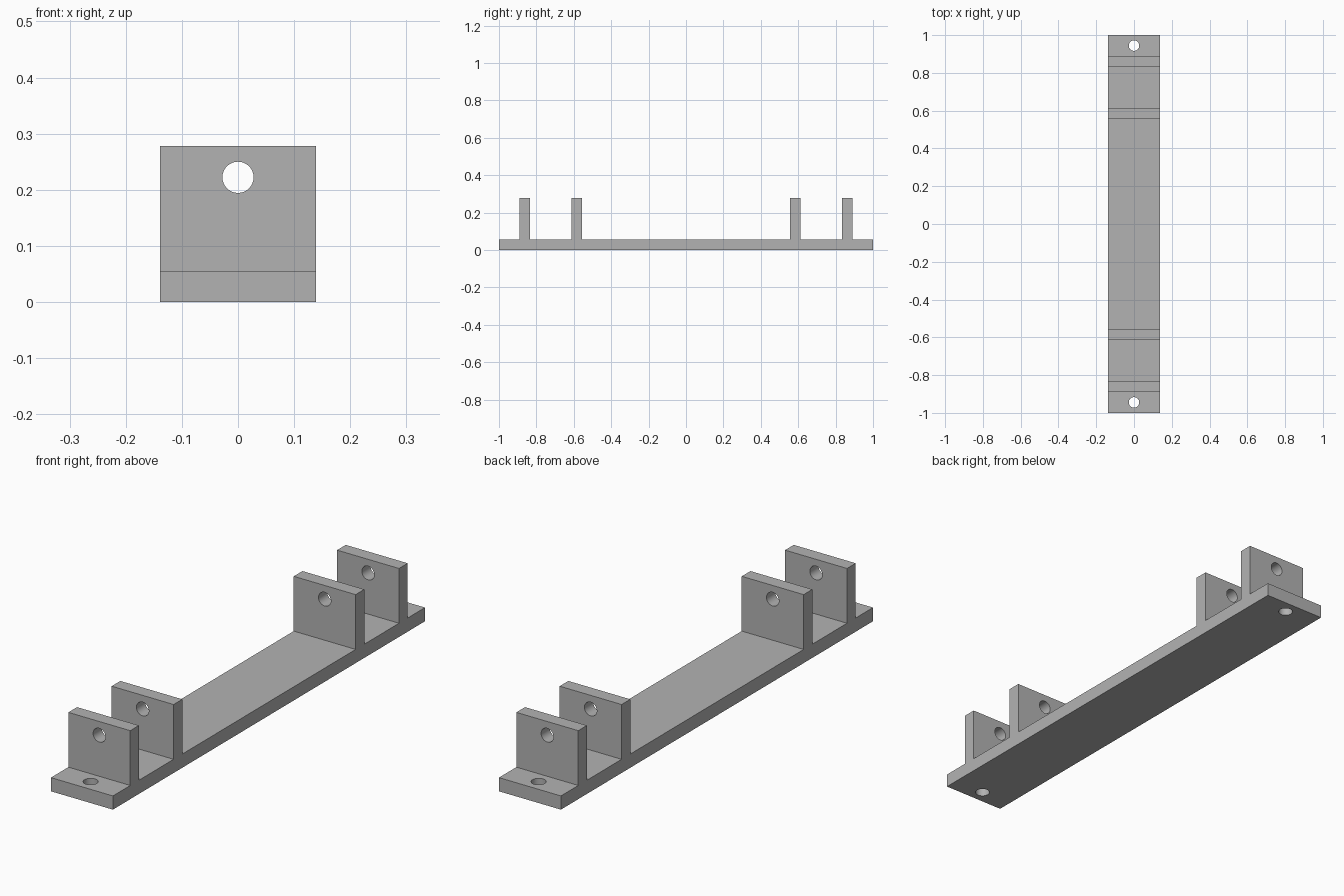
import bpy
import bmesh
import math
from mathutils import Matrix, Vector

cube = bpy.data.objects.get("Cube")
if cube:
    bpy.data.objects.remove(cube, do_unlink=True)

U = 1 / 18            # plate thickness, the module for every size
HALF_W = 2.5 * U
TOP = 5 * U
HOLE_R = U / 2

grey = bpy.data.materials.new("plain grey")
grey.use_nodes = True
colour = (0.45, 0.45, 0.45, 1)
grey.diffuse_color = colour
grey.node_tree.nodes["Principled BSDF"].inputs["Base Color"].default_value = colour


def make_object(name, bm):
    mesh = bpy.data.meshes.new(name)
    bmesh.ops.recalc_face_normals(bm, faces=bm.faces)
    bm.to_mesh(mesh)
    bm.free()
    mesh.materials.append(grey)
    obj = bpy.data.objects.new(name, mesh)
    bpy.context.collection.objects.link(obj)
    return obj


# Side profile of the base with its four upright lugs, extruded across the width
profile = [(-1, 0), (1, 0), (1, U)]
for inner in (15 * U, 10 * U, -11 * U, -16 * U):
    outer = inner + U
    profile += [(outer, U), (outer, TOP), (inner, TOP), (inner, U)]
profile.append((-1, U))

bm = bmesh.new()
side = bm.faces.new([bm.verts.new((-HALF_W, y, z)) for y, z in profile])
extruded = bmesh.ops.extrude_face_region(bm, geom=[side])["geom"]
bmesh.ops.translate(bm, vec=Vector((2 * HALF_W, 0, 0)),
                    verts=[v for v in extruded if isinstance(v, bmesh.types.BMVert)])
bracket = make_object("mounting_bracket", bm)

# Drills: one pin bore through all lugs, one screw hole at each end of the base
bm = bmesh.new()
drills = [(Matrix.Translation((0, 0, 4 * U)) @ Matrix.Rotation(math.pi / 2, 4, "X"), 3)]
drills += [(Matrix.Translation((0, s * 17 * U, U / 2)), 2 * U) for s in (-1, 1)]
for matrix, depth in drills:
    bmesh.ops.create_cone(bm, cap_ends=True, segments=48, radius1=HOLE_R,
                          radius2=HOLE_R, depth=depth, matrix=matrix)
cutter = make_object("hole_cutter", bm)
cutter.hide_render = True

# Cut the holes and discard the cutter
cut = bracket.modifiers.new("holes", "BOOLEAN")
cut.operation = "DIFFERENCE"
cut.solver = "EXACT"
cut.object = cutter
bpy.ops.object.select_all(action="DESELECT")
bracket.select_set(True)
bpy.context.view_layer.objects.active = bracket
bpy.ops.object.modifier_apply(modifier=cut.name)
bpy.data.objects.remove(cutter, do_unlink=True)
bpy.ops.object.shade_smooth_by_angle(angle=math.radians(30))
